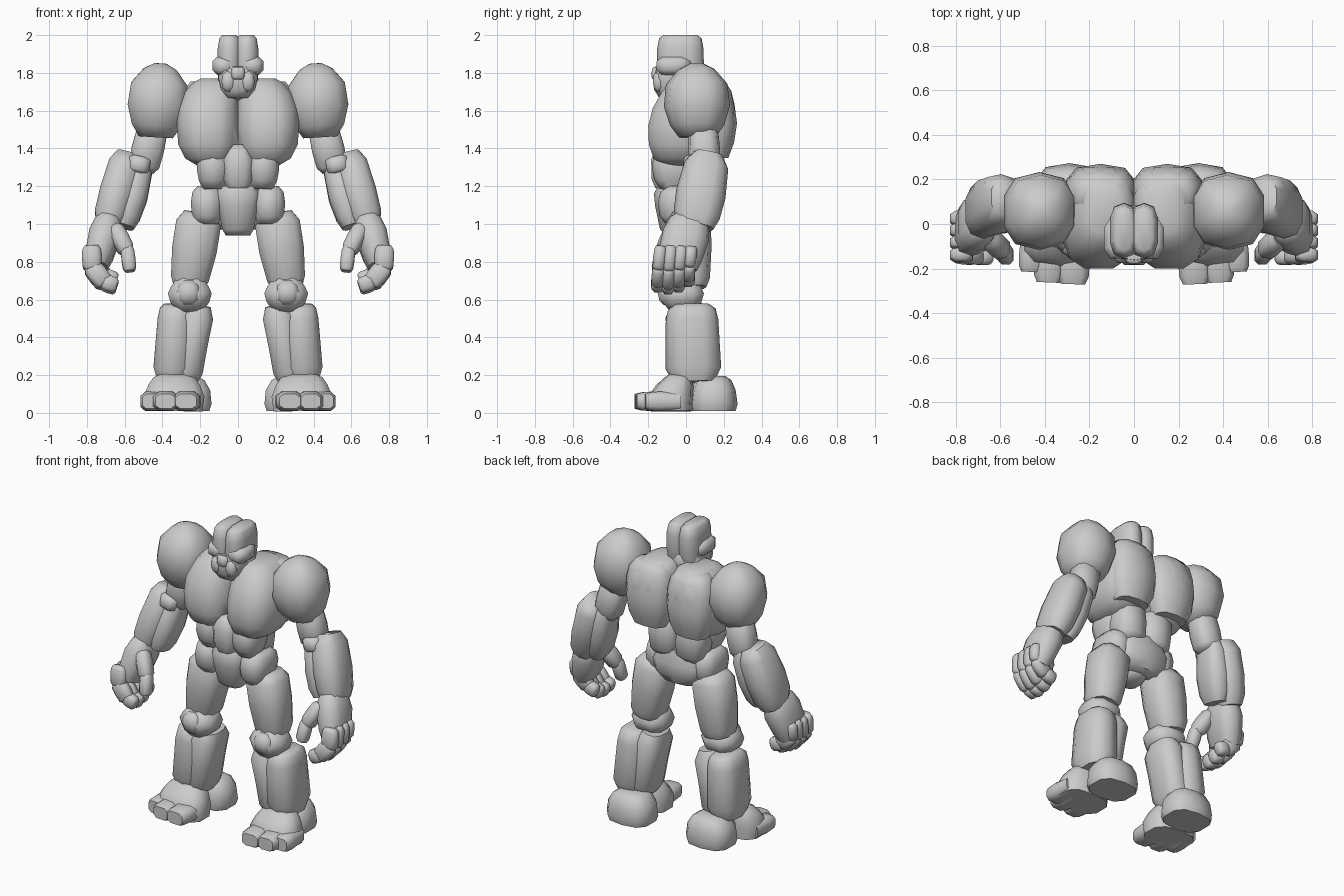
import bpy, bmesh, math
from mathutils import Vector

stone = bpy.data.materials.new("stone grey")
stone.diffuse_color = (0.6, 0.6, 0.6, 1)

ROCK = ((0, .68), (.15, .95), (.5, 1), (.85, .95), (1, .68))
BALL = ((0, .42), (.2, .84), (.5, 1), (.8, .84), (1, .42))


def rock(name, p0, p1, ru, rv, profile=ROCK, n=10, sq=.72, mirror=True):
    """Loft a rounded block from p0 to p1, mirrored to both sides.
    profile rows: (t, scale_u[, scale_v[, offset_u, offset_v]])"""
    p0, p1 = Vector(p0), Vector(p1)
    d = (p1 - p0).normalized()
    u = Vector((1, 0, 0)) if abs(d.x) < .85 else Vector((0, 0, 1))
    u = (u - d * u.dot(d)).normalized()
    v = d.cross(u)
    if v.y + v.z < 0:
        v = -v
    ring = []
    for i in range(n):
        a = 2 * math.pi * (i + .5) / n
        c, s = math.cos(a), math.sin(a)
        ring.append((math.copysign(abs(c) ** sq, c), math.copysign(abs(s) ** sq, s)))
    mu, mv = max(r[0] for r in ring), max(r[1] for r in ring)
    bm = bmesh.new()
    loops = []
    for row in profile:
        t, su = row[:2]
        sv = row[2] if len(row) > 2 else su
        ou, ov = row[3:5] if len(row) > 3 else (0, 0)
        c = p0.lerp(p1, t) + u * ou + v * ov
        loops.append([bm.verts.new(c + u * (a / mu * ru * su) + v * (b / mv * rv * sv))
                      for a, b in ring])
    for a, b in zip(loops, loops[1:]):
        for i in range(n):
            j = (i + 1) % n
            bm.faces.new((a[i], a[j], b[j], b[i]))
    bm.faces.new(loops[0])
    bm.faces.new(loops[-1])
    bmesh.ops.recalc_face_normals(bm, faces=bm.faces)
    mesh = bpy.data.meshes.new(name)
    bm.to_mesh(mesh)
    bm.free()
    mesh.materials.append(stone)
    ob = bpy.data.objects.new(name, mesh)
    bpy.context.collection.objects.link(ob)
    if mirror:
        ob.modifiers.new("both sides", 'MIRROR')
    return ob


# Head: cranium with a shallow centre groove, brow, jaw and nose
rock("cranium", (.046, -.03, 1.76), (.046, -.03, 2.0), .062, .125,
     ((0, .95, .85), (.3, 1, 1), (.7, 1, .98), (.93, .85, .9), (1, .6, .72)))
rock("brow", (.075, -.065, 1.79), (.075, -.065, 1.885), .06, .09,
     ((0, .6, .7), (.25, 1), (.75, 1), (1, .6, .7)), 8)
rock("jaw", (0, -.085, 1.665), (0, -.075, 1.83), .104, .095,
     ((0, .6, .6), (.25, .85, .92), (.65, 1), (1, .95, .9)), mirror=False)
rock("cheek", (.052, -.14, 1.70), (.052, -.14, 1.81), .036, .036, BALL, 8)
rock("nose", (0, -.155, 1.765), (0, -.15, 1.83), .036, .03, n=8, mirror=False)
rock("neck", (0, .0, 1.66), (0, -.01, 1.82), .11, .09, mirror=False)

# Torso: two massive chest halves, belly blocks and hips
rock("chest", (.158, .025, 1.31), (.158, .025, 1.77), .165, .225,
     ((0, .42, .50, -.01, -.03), (.08, .78, .74, -.008, -.03), (.24, .96, .94, 0, -.01),
      (.45, 1, 1), (.66, .98, .96, 0, .015), (.84, .86, .82, -.015, .03),
      (.95, .68, .62, -.03, .03), (1, .42, .42, -.03, .03)), 12)
rock("shoulder_blade", (.15, .14, 1.35), (.15, .14, 1.755), .155, .13,
     ((0, .7, .65), (.2, .92, .88), (.45, 1, 1), (.7, .98, .9), (.88, .88, .76), (1, .65, .5)))
rock("belly_plate", (0, -.11, 1.19), (0, -.11, 1.42), .08, .075,
     ((0, .7), (.2, .95), (.65, 1), (.88, .75), (1, .45)), 8, mirror=False)
rock("side_belly", (.13, -.06, 1.185), (.135, -.06, 1.38), .085, .12,
     ((0, .65), (.25, .9), (.55, 1), (.85, .95), (1, .8)))
rock("waist", (.092, .055, 1.14), (.105, .06, 1.40), .102, .105)
rock("groin", (0, -.04, .94), (0, -.04, 1.2), .118, .13,
     ((0, .55, .5), (.12, .7, .75), (.6, .92, .95), (.85, 1, 1), (1, .85, .85)), mirror=False)
rock("hip", (.165, -.015, 1.0), (.165, -.015, 1.20), .085, .135,
     ((0, .7), (.2, .92), (.55, 1), (.85, .9), (1, .6)))
rock("pelvis", (0, .06, .97), (0, .06, 1.19), .18, .095,
     ((0, .6), (.25, .9), (.6, 1), (1, .75)), mirror=False)

# Arms: boulder shoulders, upper arm, elbow, two-lobed forearm
rock("shoulder", (.435, .06, 1.46), (.41, .055, 1.85), .16, .175,
     ((0, .56), (.16, .82), (.42, 1), (.72, .93), (.92, .55), (1, .2)), 10, .8)
rock("upper_arm", (.505, .10, 1.28), (.45, .09, 1.51), .086, .085)
rock("elbow", (.535, .04, 1.27), (.515, .05, 1.355), .06, .06, n=8)
rock("forearm", (.69, .045, .99), (.58, .12, 1.37), .088, .13,
     ((0, .75, .78), (.15, .98, .95), (.45, 1.05, 1.02), (.85, 1, .9), (1, .7, .6)))
rock("forearm_inner", (.60, .045, .985), (.505, .115, 1.34), .078, .11,
     ((0, .6, .7), (.15, .85, .92), (.45, 1.0, 1), (.85, .85, .9), (1, .6, .6)))

# Hands: palm, four curled fingers, thumb
rock("palm", (.75, -.045, .78), (.675, .03, 1.05), .07, .125,
     ((0, .85, .85), (.2, 1.05, .95), (.6, 1.2, 1), (.85, 1, .85), (1, .6, .6)))
for i, (y, drop) in enumerate(((-.145, .01), (-.09, 0), (-.035, .01), (.018, .04))):
    path = [(.775, y + .01, .87), (.772, y, .765 + drop / 2),
            (.71, y - .005, .685 + drop), (.65, y - .005, .665 + drop)]
    for k in range(3):
        a, b = Vector(path[k]), Vector(path[k + 1])
        e = (b - a) * .16
        r = (.052, .052, .043)[k]
        rock(f"finger_{i + 1}_{k + 1}", a - e, b + e, r, .034, n=8)
rock("thumb_base", (.585, -.12, .85), (.655, -.06, .985), .045, .05, n=8)
rock("thumb_tip", (.572, -.15, .75), (.588, -.115, .88), .037, .04, n=8)

# Legs: thigh, knee, two-lobed shin
rock("thigh", (.262, .015, .665), (.2, .01, 1.06), .119, .122,
     ((0, .68, .76), (.12, .85, .92), (.5, 1, 1), (.86, 1, 1), (1, .7, .72)))
rock("knee", (.255, -.02, .535), (.255, -.02, .73), .116, .115,
     ((0, .55), (.25, .88), (.5, 1), (.7, .85), (1, .5)), 8)
rock("knee_cap", (.262, -.095, .57), (.262, -.095, .70), .062, .055, BALL, 8)
rock("shin_outer", (.35, .04, .165), (.325, .03, .575), .102, .148,
     ((0, .75), (.18, 1), (.8, .94), (.94, .85), (1, .62)))
rock("shin_inner", (.278, .03, .165), (.205, .02, .57), .085, .13,
     ((0, .72), (.14, .96), (.5, .96), (.85, 1), (1, .72)))

# Feet: heel block, instep and three toes
rock("heel", (.29, .145, .01), (.29, .145, .195), .15, .128,
     ((0, .92, .92), (.2, 1, 1), (.6, .95, .92), (.88, .75, .75), (1, .5, .5)))
rock("instep", (.34, -.08, .01), (.335, -.08, .205), .16, .12,
     ((0, .95, .95), (.4, 1, 1), (.7, .86, .82, 0, .02), (.9, .7, .6, 0, .035),
      (1, .45, .4, 0, .04)))
for i, (x, front, r) in enumerate(((.275, -.27, .073), (.385, -.262, .068), (.463, -.215, .057))):
    rock(f"toe_{i + 1}", (x, front, .061), (x - .01, -.03, .061), r, .052,
         ((0, .75, .75), (.14, .96, .92), (.4, 1, 1), (1, .9, .9)), 8, .66)

# Soft shading that keeps the hard creases
bpy.ops.object.select_all(action='SELECT')
bpy.context.view_layer.objects.active = bpy.context.selected_objects[0]
bpy.ops.object.shade_smooth_by_angle(angle=math.radians(60))
